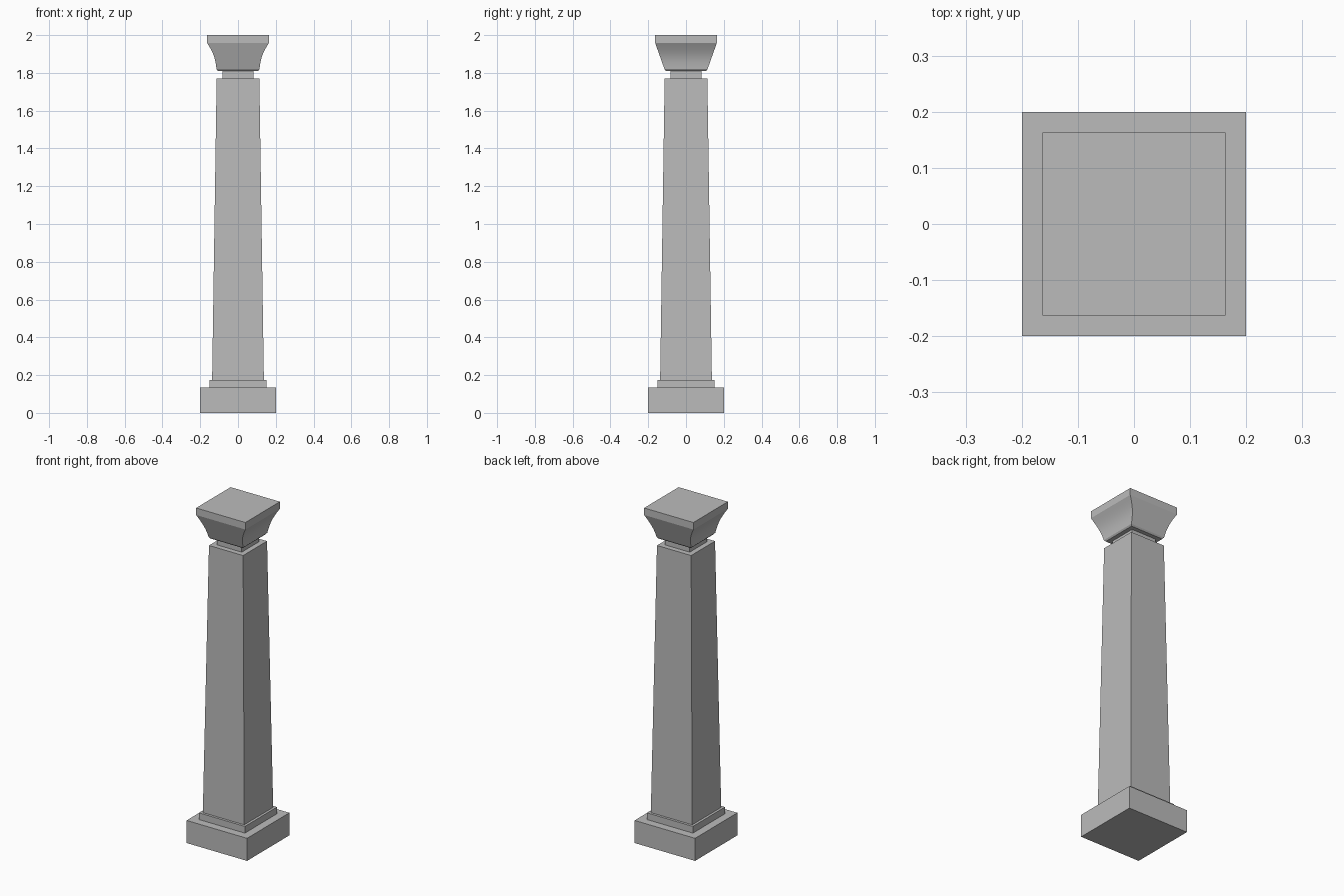
import bpy
import bmesh
import math

old = bpy.data.objects.get("Cube")
if old:
    bpy.data.objects.remove(old, do_unlink=True)

stone = bpy.data.materials.new("grey stone")
stone.use_nodes = True
colour = (0.5, 0.5, 0.5, 1)
stone.diffuse_color = colour
stone.node_tree.nodes["Principled BSDF"].inputs["Base Color"].default_value = colour


def stack(name, sections):
    """Closed solid through rectangular sections (half x, half y, z)."""
    bm = bmesh.new()
    rings = [[bm.verts.new((sx * hx, sy * hy, z))
              for sx, sy in ((-1, -1), (1, -1), (1, 1), (-1, 1))]
             for hx, hy, z in sections]
    for low, high in zip(rings, rings[1:]):
        for i in range(4):
            j = (i + 1) % 4
            bm.faces.new((low[i], low[j], high[j], high[i]))
    bm.faces.new(rings[0][::-1])
    bm.faces.new(rings[-1])
    mesh = bpy.data.meshes.new(name)
    bm.to_mesh(mesh)
    bm.free()
    mesh.materials.append(stone)
    obj = bpy.data.objects.new(name, mesh)
    bpy.context.collection.objects.link(obj)
    return obj


def block(name, bottom, top, z0, z1):
    return stack(name, [(bottom, bottom, z0), (top, top, z1)])


# Base, tapered shaft and recessed neck
block("plinth", 0.2, 0.2, 0, 0.135)
block("base_step", 0.152, 0.152, 0.135, 0.175)
block("shaft", 0.137, 0.113, 0.175, 1.77)
block("neck", 0.082, 0.082, 1.77, 1.815)

# Capital: hollow curve on the left and right, straight slope front and back
steps = 12
z_low, z_high = 1.82, 1.958
sections = [(0.107, 0.107, 1.811)]
for k in range(steps + 1):
    t = k / steps
    hollow = 0.011 * math.sin(math.pi * t)
    slope = 0.114 + 0.049 * t
    sections.append((slope - hollow, slope, z_low + (z_high - z_low) * t))
sections.append((0.163, 0.163, 2.0))
capital = stack("capital", sections)

# Soft shading along the hollow, crisp corners
bpy.ops.object.select_all(action="DESELECT")
capital.select_set(True)
bpy.context.view_layer.objects.active = capital
bpy.ops.object.shade_smooth_by_angle(angle=math.radians(15))
